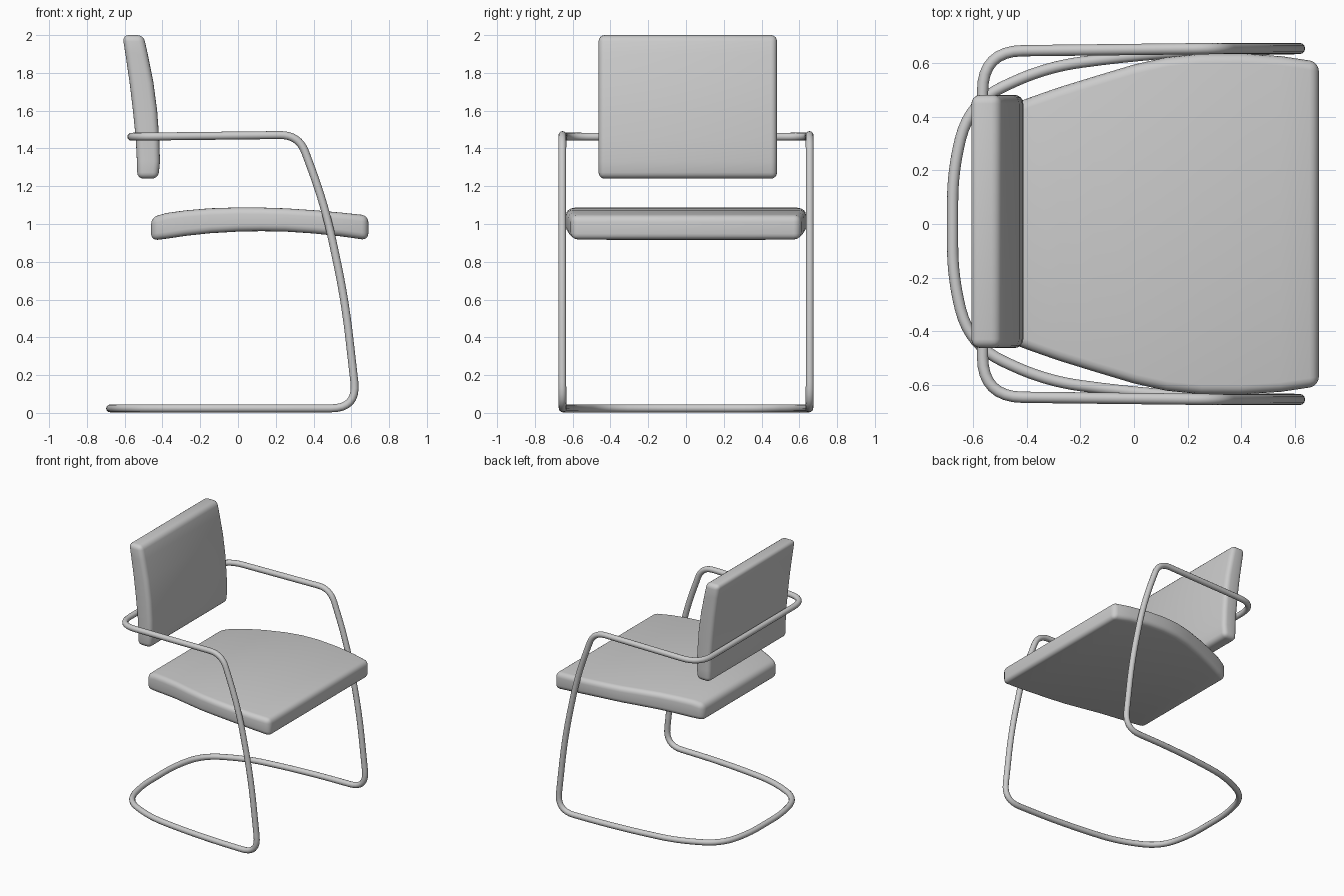
import bpy, bmesh
from mathutils import Vector

if "Cube" in bpy.data.objects:
    bpy.data.objects.remove(bpy.data.objects["Cube"])


def cushion(name, rings, bevel):
    """Loft four-cornered rings into a solid pad with rounded edges."""
    bm = bmesh.new()
    loops = [[bm.verts.new(p) for p in ring] for ring in rings]
    for a, b in zip(loops, loops[1:]):
        for i in range(4):
            j = (i + 1) % 4
            bm.faces.new((a[i], a[j], b[j], b[i]))
    bm.faces.new(loops[0])
    bm.faces.new(loops[-1])
    bmesh.ops.recalc_face_normals(bm, faces=bm.faces[:])
    sharp = [e for e in bm.edges if e.calc_face_angle(0) > 0.8]
    bmesh.ops.bevel(bm, geom=sharp, offset=bevel, segments=4, profile=0.5,
                    affect='EDGES', clamp_overlap=True)
    mesh = bpy.data.meshes.new(name)
    bm.to_mesh(mesh)
    bm.free()
    ob = bpy.data.objects.new(name, mesh)
    bpy.context.collection.objects.link(ob)
    bpy.ops.object.select_all(action='DESELECT')
    ob.select_set(True)
    bpy.context.view_layer.objects.active = ob
    bpy.ops.object.shade_smooth_by_angle(angle=0.7)
    return ob


def fillet(corners, steps=8):
    """Round every corner (point, radius) of a closed path."""
    out = []
    n = len(corners)
    for i, (p, r) in enumerate(corners):
        a = p + (corners[i - 1][0] - p).normalized() * r
        c = p + (corners[(i + 1) % n][0] - p).normalized() * r
        for k in range(steps + 1):
            t = k / steps
            out.append(a * (1 - t) ** 2 + p * 2 * t * (1 - t) + c * t * t)
    return out


# Seat: x, bottom z, top z, half width
seat = [(-0.46, 0.912, 1.035, 0.445), (-0.38, 0.922, 1.058, 0.475),
        (-0.28, 0.937, 1.072, 0.51), (-0.15, 0.951, 1.083, 0.55),
        (0.0, 0.96, 1.088, 0.595), (0.12, 0.962, 1.087, 0.622),
        (0.25, 0.96, 1.083, 0.635), (0.4, 0.95, 1.073, 0.636),
        (0.55, 0.934, 1.06, 0.626), (0.69, 0.914, 1.045, 0.605)]
cushion("seat", [[(x, -w, b), (x, w, b), (x, w, t), (x, -w, t)]
                 for x, b, t, w in seat], 0.035)

# Backrest: z, rear x, front x
back = [(2.0, -0.612, -0.5), (1.9, -0.596, -0.478), (1.75, -0.574, -0.448),
        (1.6, -0.556, -0.428), (1.45, -0.541, -0.417),
        (1.33, -0.535, -0.413), (1.24, -0.533, -0.422)]
lo, hi = -0.463, 0.482
cushion("backrest", [[(r, lo, z), (r, hi, z), (f, hi, z), (f, lo, z)]
                     for z, r, f in back], 0.033)

# Tube frame: one closed bent tube, half path from arm rear to base rear
half = [(-0.565, 0.645, 1.462, 0.15), (0.322, 0.655, 1.472, 0.1),
        (0.46, 0.655, 1.1, 0.2), (0.566, 0.655, 0.6, 0.2),
        (0.632, 0.655, 0.024, 0.14), (0.1, 0.645, 0.024, 0.3),
        (-0.33, 0.585, 0.024, 0.13), (-0.613, 0.455, 0.024, 0.14),
        (-0.677, 0.2, 0.024, 0.12)]
right = [(Vector(p[:3]), p[3]) for p in half]
left = [(Vector((p.x, -p.y, p.z)), r) for p, r in reversed(right)]
path = fillet(right + left)
cu = bpy.data.curves.new("tube_frame", 'CURVE')
cu.dimensions = '3D'
cu.bevel_depth = 0.021
cu.bevel_resolution = 4
sp = cu.splines.new('POLY')
sp.points.add(len(path) - 1)
for pt, co in zip(sp.points, path):
    pt.co = (*co, 1)
sp.use_cyclic_u = True
sp.use_smooth = True
frame = bpy.data.objects.new("tube_frame", cu)
bpy.context.collection.objects.link(frame)
bpy.ops.object.select_all(action='DESELECT')
frame.select_set(True)
bpy.context.view_layer.objects.active = frame
bpy.ops.object.convert(target='MESH')
bpy.ops.object.shade_smooth_by_angle(angle=0.9)
